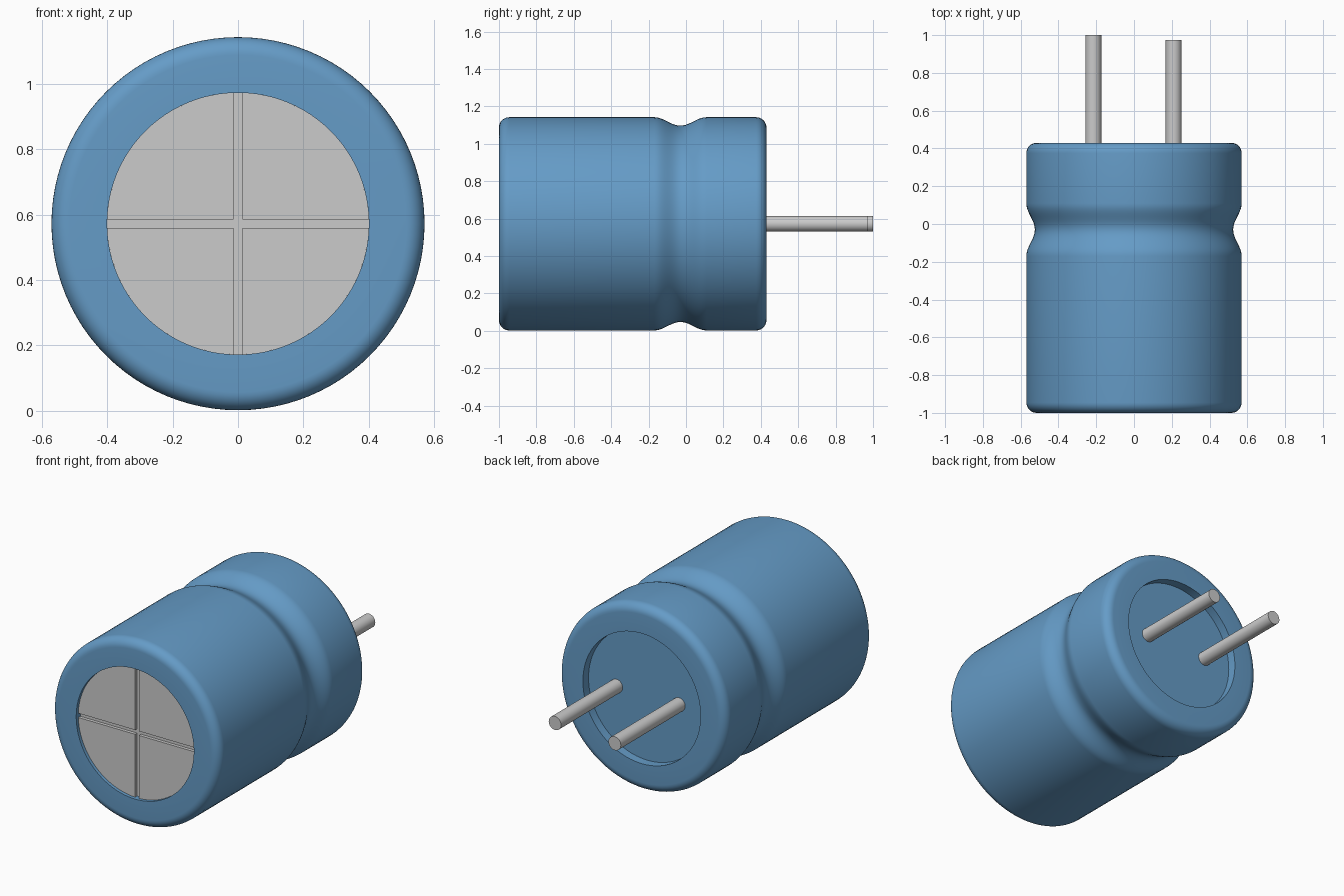
import bpy, bmesh
from math import sin, cos, pi, radians

if "Cube" in bpy.data.objects:
    bpy.data.objects.remove(bpy.data.objects["Cube"])

R, ZC = 0.57, 0.572   # can radius and axis height


def finish(bm, name, mat=None):
    bmesh.ops.remove_doubles(bm, verts=bm.verts, dist=1e-5)
    bmesh.ops.recalc_face_normals(bm, faces=bm.faces)
    me = bpy.data.meshes.new(name)
    bm.to_mesh(me)
    bm.free()
    ob = bpy.data.objects.new(name, me)
    bpy.context.collection.objects.link(ob)
    if mat:
        me.materials.append(mat)
    bpy.ops.object.select_all(action='DESELECT')
    bpy.context.view_layer.objects.active = ob
    ob.select_set(True)
    bpy.ops.object.shade_smooth_by_angle(angle=radians(30))
    return ob


def lathe(name, profile, x=0, steps=96, mat=None):
    """Revolve (radius, y) points around a y-parallel axis."""
    bm = bmesh.new()
    vs = [bm.verts.new((x + r, y, ZC)) for r, y in profile]
    es = [bm.edges.new(p) for p in zip(vs, vs[1:])]
    bmesh.ops.spin(bm, geom=vs + es, cent=(x, 0, ZC), axis=(0, 1, 0),
                   angle=2 * pi, steps=steps)
    return finish(bm, name, mat)


def arc(r, y, rad, a0, a1, n=8):
    return [(r + rad * cos(radians(a0 + (a1 - a0) * i / n)),
             y + rad * sin(radians(a0 + (a1 - a0) * i / n))) for i in range(n + 1)]


blue = bpy.data.materials.new("sleeve_blue")
blue.diffuse_color = (0.13, 0.33, 0.57, 1)
blue.use_nodes = True
blue.node_tree.nodes["Principled BSDF"].inputs["Base Color"].default_value = blue.diffuse_color

# Sleeve: recessed front, rounded rims, crimp groove, recessed back
f = 0.055
groove = [(R - 0.0225 * (1 + cos(pi * t / 10)), -0.03 + 0.14 * t / 10)
          for t in range(-10, 11)]
profile = ([(0, -0.955), (0.4, -0.955), (0.4, -1)]
           + arc(R - f, -1 + f, f, -90, 0) + groove
           + arc(R - f, 0.43 - f, f, 0, 90)
           + [(0.4, 0.43), (0.4, 0.375), (0, 0.375)])
lathe("sleeve_body", profile, mat=blue)

# Metal end: floor disc plus four raised quarters leaving a cross-shaped vent
lathe("vent_floor", [(0, -0.95), (0.4, -0.95), (0.4, -0.96), (0, -0.96)])
g, rr = 0.013, 0.4
a = (rr * rr - g * g) ** 0.5
bm = bmesh.new()
for sx in (-1, 1):
    for sz in (-1, 1):
        pts = [(g, g)]
        t0 = g / rr
        for i in range(25):
            t = t0 + (pi / 2 - 2 * t0) * i / 24
            pts.append((rr * cos(t), rr * sin(t)))
        face = bm.faces.new([bm.verts.new((sx * px, -0.98, ZC + sz * pz)) for px, pz in pts])
        ext = bmesh.ops.extrude_face_region(bm, geom=[face], use_keep_orig=True)
        bmesh.ops.translate(bm, vec=(0, 0.022, 0),
                            verts=[v for v in ext["geom"] if isinstance(v, bmesh.types.BMVert)])
finish(bm, "vent_quarters")

# Two leads of unequal length
for name, x, end in (("long_lead", -0.215, 1.0), ("short_lead", 0.21, 0.973)):
    lathe(name, [(0, 0.36), (0.042, 0.36), (0.042, end), (0, end)], x, 32)
